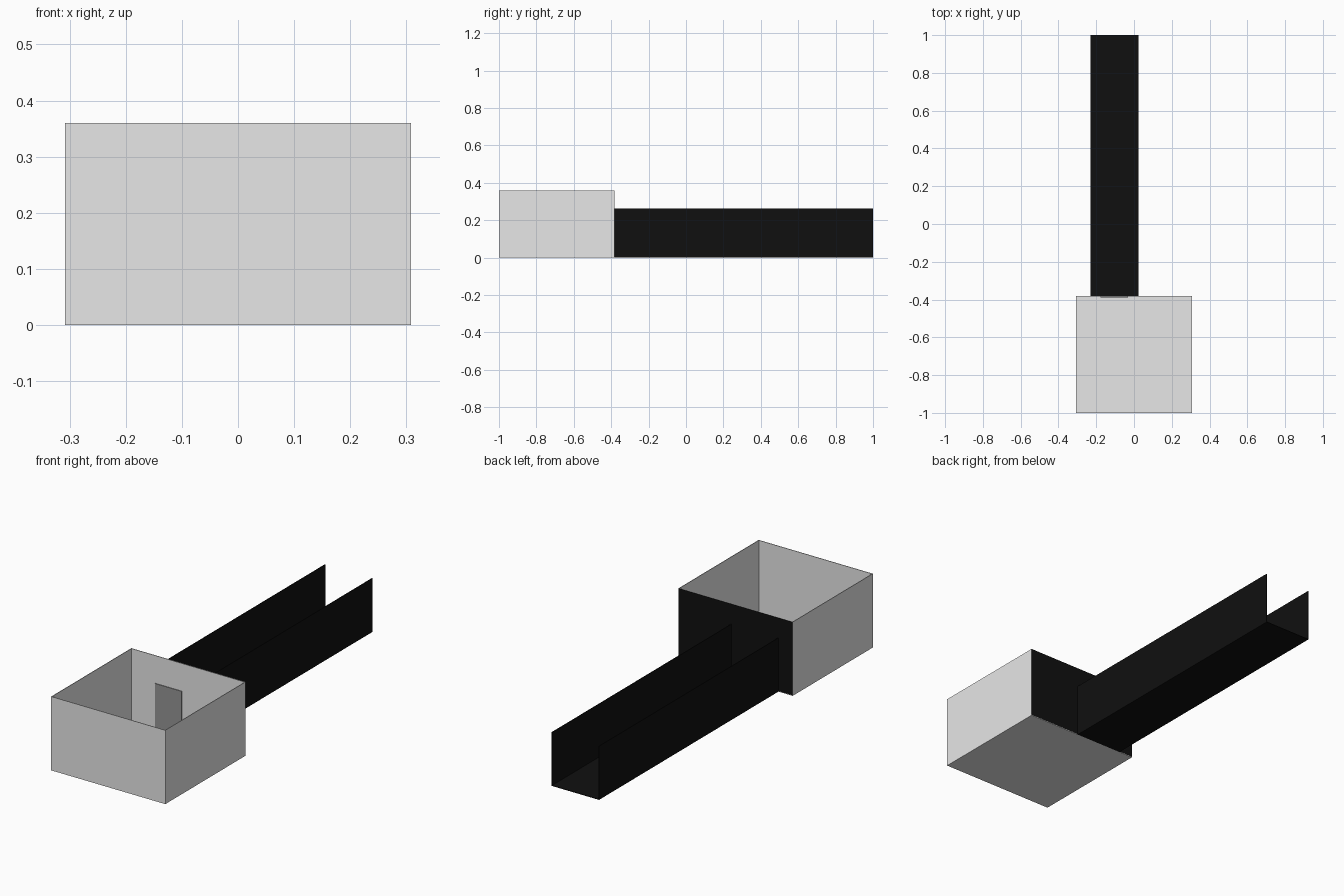
import bpy, bmesh
from mathutils import Vector

if "Cube" in bpy.data.objects:
    bpy.data.objects.remove(bpy.data.objects["Cube"])


def material(name, r, g, b):
    m = bpy.data.materials.new(name)
    m.diffuse_color = (r, g, b, 1)
    m.use_nodes = True
    m.node_tree.nodes["Principled BSDF"].inputs["Base Color"].default_value = m.diffuse_color
    return m


GREY = material("light grey", 0.8, 0.8, 0.8)
BLACK = material("black", 0.005, 0.005, 0.005)
DOOR = material("door grey", 0.3, 0.3, 0.3)


def slab(name, lo, hi, mat, back=None):
    """Axis-aligned box between two corners; back recolours its +y face."""
    lo, hi = Vector(lo), Vector(hi)
    bm = bmesh.new()
    bmesh.ops.create_cube(bm, size=1)
    for v in bm.verts:
        v.co = Vector([(lo[i] + hi[i]) / 2 + v.co[i] * (hi[i] - lo[i]) for i in range(3)])
    me = bpy.data.meshes.new(name)
    me.materials.append(mat)
    if back:
        me.materials.append(back)
        bm.normal_update()
        for f in bm.faces:
            if f.normal.y > 0.5:
                f.material_index = 1
    bm.to_mesh(me)
    bm.free()
    ob = bpy.data.objects.new(name, me)
    bpy.context.collection.objects.link(ob)
    return ob


W, H, T = 0.308, 0.36, 0.003      # room half width, height, wall thickness
Y0, Y1 = -1.0, -0.382             # room front and back

# Open-topped room
slab("room_floor", (-W, Y0, 0), (W, Y1, T), GREY)
slab("front_wall", (-W, Y0, T), (W, Y0 + T, H), GREY)
for side, name in ((-1, "left_wall"), (1, "right_wall")):
    a, b = sorted((side * W, side * (W - T)))
    slab(name, (a, Y0 + T, T), (b, Y1 - T, H), GREY)

# Back wall: grey inside, black outside
slab("back_wall", (-W, Y1 - T, T), (W, Y1, H), GREY, BLACK)

# Door panel on the inside of the back wall
slab("door", (-0.177, Y1 - T - 0.003, T), (-0.032, Y1 - T, 0.225), DOOR)

# Open-topped corridor
CX0, CX1, CH = -0.231, 0.025, 0.262
slab("corridor_floor", (CX0, Y1, 0), (CX1, 1.0, T), BLACK)
slab("corridor_left_wall", (CX0, Y1, T), (CX0 + T, 1.0, CH), BLACK)
slab("corridor_right_wall", (CX1 - T, Y1, T), (CX1, 1.0, CH), BLACK)
